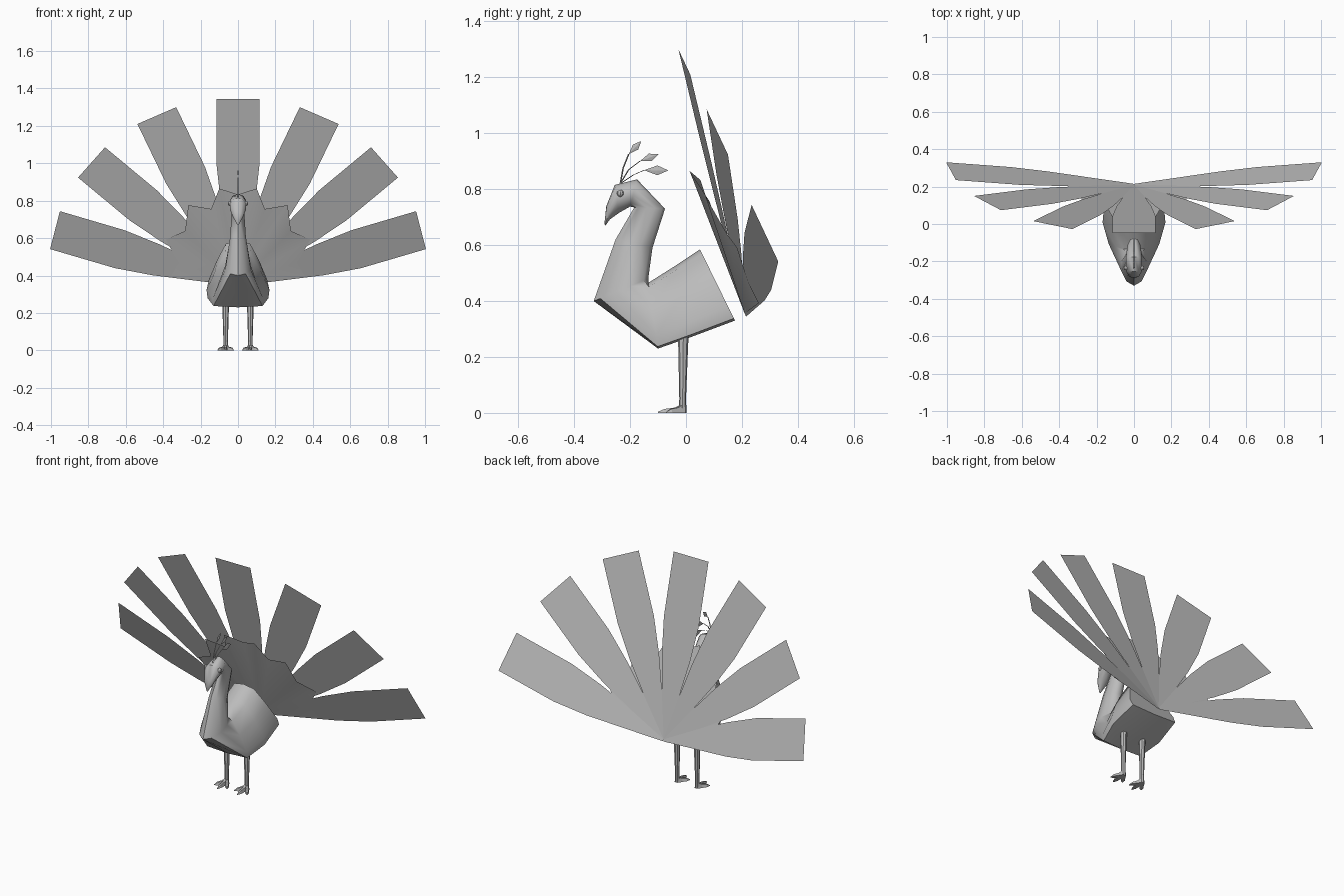
import bpy, bmesh, math
from mathutils import Vector

if "Cube" in bpy.data.objects:
    bpy.data.objects.remove(bpy.data.objects["Cube"])

grey = bpy.data.materials.new("plain_grey")
grey.diffuse_color = (0.5, 0.5, 0.5, 1)
grey.use_nodes = True
grey.node_tree.nodes["Principled BSDF"].inputs["Base Color"].default_value = grey.diffuse_color


def make(name, verts, faces, smooth=None):
    me = bpy.data.meshes.new(name)
    me.from_pydata([tuple(v) for v in verts], [], faces)
    bm = bmesh.new()
    bm.from_mesh(me)
    bmesh.ops.recalc_face_normals(bm, faces=bm.faces)
    bm.to_mesh(me)
    bm.free()
    me.materials.append(grey)
    ob = bpy.data.objects.new(name, me)
    bpy.context.collection.objects.link(ob)
    if smooth:
        bpy.ops.object.select_all(action='DESELECT')
        bpy.context.view_layer.objects.active = ob
        ob.select_set(True)
        bpy.ops.object.shade_smooth_by_angle(angle=math.radians(smooth))
    return ob


def loft(name, rings, smooth=None):
    """Skin a list of equal rings and cap both ends."""
    n = len(rings[0])
    faces = [(i * n + j, i * n + (j + 1) % n, (i + 1) * n + (j + 1) % n, (i + 1) * n + j)
             for i in range(len(rings) - 1) for j in range(n)]
    last = (len(rings) - 1) * n
    faces += [tuple(range(n)), tuple(range(last, last + n))]
    return make(name, [p for r in rings for p in r], faces, smooth)


# Body, neck and head: rings between an upper and a lower (y, z) point.
ROUND = [(0, 0), (.7, .15), (1, .5), (.7, .85), (0, 1)]
TRUNK = [(0, 0), (.42, .06), (.72, .4), (1, .8), (.97, .97), (0, 1)]
NECK = [(0, 0), (.6, .08), (1, .33), (1, .6), (.6, .88), (0, 1)]


def ring(top, low, w, shape):
    half = [(w * a, top[0] + (low[0] - top[0]) * t, top[1] + (low[1] - top[1]) * t)
            for a, t in shape]
    return half + [(-x, y, z) for x, y, z in half[-2:0:-1]]


loft("body", [
    ring((.05, .585), (.175, .33), .155, TRUNK),
    ring((-.04, .525), (.02, .272), .168, TRUNK),
    ring((-.135, .465), (-.1, .23), .135, TRUNK),
    ring((-.135, .48), (-.33, .4), .068, NECK),
    ring((-.12, .59), (-.252, .62), .042, NECK),
    ring((-.075, .73), (-.185, .735), .034, NECK),
    ring((-.175, .835), (-.2, .738), .044, NECK),
    ring((-.255, .815), (-.24, .715), .044, NECK),
    ring((-.285, .74), (-.272, .692), .026, NECK),
    ring((-.292, .675), (-.288, .67), .004, NECK)], 50)

# Fan frame: pivot at the tail, tilted forward; w is the backward offset.
PIVOT, TILT = Vector((0, .21, .355)), math.radians(25.2)
UP = Vector((0, -math.sin(TILT), math.cos(TILT)))
BACK = Vector((0, math.cos(TILT), math.sin(TILT)))


def fan(u, v, w):
    return PIVOT + Vector((u, 0, 0)) + UP * v + BACK * w


# Seven long feathers spread evenly in a shallow cone.
for k in range(-3, 4):
    a = math.radians(25.6 * k)
    pts = []
    for r, hw in ((.0, .012), (.45, .093), (.65, .115), (1.005, .115)):
        for s in (-1, 1):
            u, v = s * hw * math.cos(a) + r * math.sin(a), r * math.cos(a) - s * hw * math.sin(a)
            pts.append(fan(u, v, .187 * r))
    make("long_feather", pts, [(i, i + 1, i + 3, i + 2) for i in (0, 2, 4)])

# Short pleated train with a zigzag rim: (angle, radius, cone slope).
half = [(10.4, .555, .07), (19, .44, .13), (31, .515, .1), (45, .40, .16),
        (59.6, .447, .17), (73, .33, .18), (88, .36, .17)]
rim = [(-a, r, c) for a, r, c in half[::-1]] + [(0, .5, .12)] + half
pts = [fan(0, 0, 0)] + [fan(r * math.sin(math.radians(a)), r * math.cos(math.radians(a)), c * r)
                        for a, r, c in rim]
make("short_train", pts, [(0, i, i + 1) for i in range(1, len(rim) + 1 - 1)], 60)

# Crest: three thin stalks, each ending in a kite-shaped plume.
for mid, base, tip in (((-.225, .875), (-.205, .925), (-.16, .972)),
                       ((-.205, .87), (-.165, .9), (-.098, .925)),
                       ((-.19, .85), (-.15, .868), (-.063, .867))):
    path = [Vector((0, *p)) for p in ((-.235, .82), mid, base)]
    rings = []
    for p in path:
        rings.append([p + Vector((.003 * math.cos(t), .003 * math.sin(t), 0))
                      for t in (0, 2.1, 4.2)])
    loft("crest_stalk", rings)
    b, t = path[-1], Vector((0, *tip))
    d = t - b
    side = Vector((0, -d.z, d.y)) * .2
    m = b + d * .55
    x = Vector((.003, 0, 0))
    make("crest_plume", [b, m + side, t, m - side, m + x, m - x],
         [(0, 1, 4), (1, 2, 4), (2, 3, 4), (3, 0, 4), (1, 0, 5), (2, 1, 5), (3, 2, 5), (0, 3, 5)])

# Eyes, legs and feet on both sides.
for s in (-1, 1):
    bpy.ops.mesh.primitive_uv_sphere_add(segments=8, ring_count=6, radius=.013,
                                         location=(s * .042, -.235, .785))
    eye = bpy.context.object
    eye.name = "eye"
    eye.data.materials.append(grey)

    rings = []
    for z, y, r in ((.31, -.008, .02), (.25, -.01, .018), (.05, -.012, .012), (.0, -.012, .014)):
        rings.append([(s * .066 + r * math.cos(t * math.pi / 4), y + r * math.sin(t * math.pi / 4), z)
                      for t in range(8)])
    loft("leg", rings, 40)

    for dx, ty in ((-.042, -.07), (0, -.1), (.042, -.07)):
        o, tip = Vector((s * .066, -.008, 0)), Vector((s * .066 + dx, ty, 0))
        d = (tip - o).normalized()
        n = Vector((-d.y, d.x, 0))
        rings = []
        for f, w, h in ((0, .012, .034), (.35, .011, .019), (.75, .011, .014), (1, .002, .004)):
            c = o.lerp(tip, f)
            rings.append([c - n * w, c + n * w, c + n * w * .5 + Vector((0, 0, h)),
                          c - n * w * .5 + Vector((0, 0, h))])
        loft("toe", rings)
